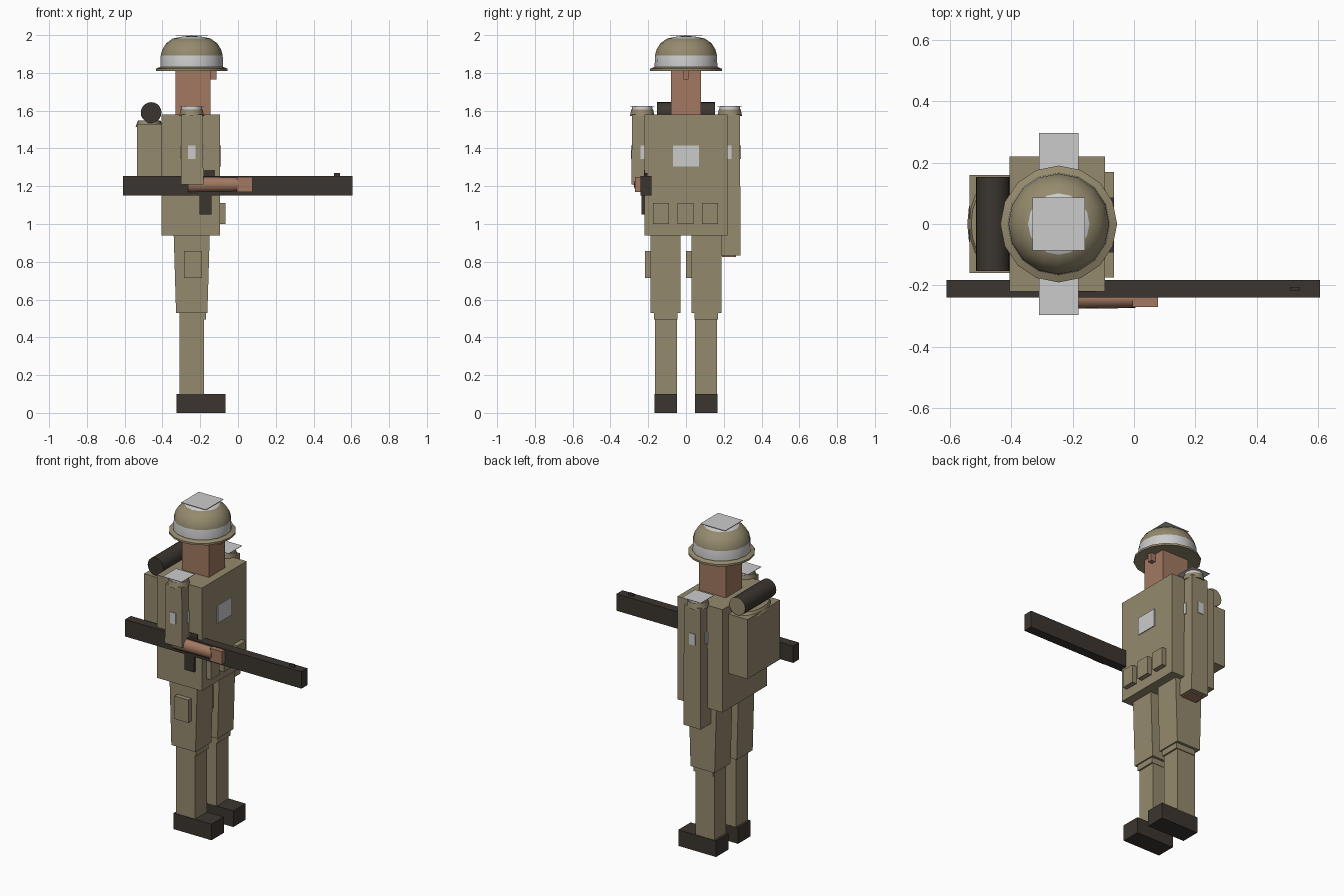
import bpy, bmesh, math
from mathutils import Matrix, Vector

cube = bpy.data.objects.get("Cube")
if cube:
    bpy.data.objects.remove(cube)


def make_mat(name, rgb):
    m = bpy.data.materials.new(name)
    m.use_nodes = True
    m.diffuse_color = (*rgb, 1)
    m.node_tree.nodes["Principled BSDF"].inputs["Base Color"].default_value = (*rgb, 1)
    return m


KHAKI = make_mat("khaki cloth", (0.30, 0.255, 0.155))
SKIN = make_mat("skin", (0.36, 0.19, 0.12))
DARK = make_mat("dark brown", (0.045, 0.036, 0.029))
PALE = make_mat("pale grey", (0.60, 0.60, 0.60))
CX = -0.245   # body axis


def add(name, bm, mats, smooth=False):
    bmesh.ops.recalc_face_normals(bm, faces=bm.faces)
    me = bpy.data.meshes.new(name)
    bm.to_mesh(me)
    bm.free()
    ob = bpy.data.objects.new(name, me)
    bpy.context.collection.objects.link(ob)
    for m in mats:
        me.materials.append(m)
    if smooth:
        bpy.ops.object.select_all(action='DESELECT')
        ob.select_set(True)
        bpy.context.view_layer.objects.active = ob
        bpy.ops.object.shade_smooth_by_angle(angle=math.radians(35))
    return ob


def box(name, x, y, z, mat, top=(1, 1)):
    """Box from ranges; top scales the upper face about its centre."""
    bm = bmesh.new()
    bmesh.ops.create_cube(bm, size=1)
    mid = [sum(r) / 2 for r in (x, y, z)]
    size = [r[1] - r[0] for r in (x, y, z)]
    for v in bm.verts:
        if v.co.z > 0:
            v.co.x *= top[0]
            v.co.y *= top[1]
        v.co = Vector(c * s + m for c, s, m in zip(v.co, size, mid))
    return add(name, bm, [mat])


def tube(name, centre, r1, r2, length, axis, mats, sides=16, squash=(1, 1)):
    """Capped cylinder along an axis; the far cap takes the second material."""
    bm = bmesh.new()
    bmesh.ops.create_cone(bm, cap_ends=True, segments=sides, radius1=r1, radius2=r2, depth=length)
    for f in bm.faces:
        if len(mats) > 1 and f.calc_center_median().z > length * 0.49:
            f.material_index = 1
    bm.transform(Matrix.Diagonal((*squash, 1, 1)))
    rot = Vector((0, 0, 1)).rotation_difference(Vector(axis)).to_matrix().to_4x4()
    bm.transform(Matrix.Translation(centre) @ rot)
    return add(name, bm, mats, True)


# Helmet: turned profile with brim, pale band and pale crown
profile = [(0.0, 1.815), (0.17, 1.815), (0.19, 1.81), (0.19, 1.822), (0.166, 1.832),
           (0.166, 1.835), (0.164, 1.893), (0.155, 1.925), (0.135, 1.957),
           (0.1, 1.982), (0.05, 1.992), (0.0, 1.997)]
bm = bmesh.new()
ring = [bm.verts.new((r, 0, z)) for r, z in profile]
edges = [bm.edges.new(p) for p in zip(ring, ring[1:])]
bmesh.ops.spin(bm, geom=ring + edges, axis=(0, 0, 1), cent=(0, 0, 0),
               angle=math.tau, steps=16, use_merge=True)
bmesh.ops.remove_doubles(bm, verts=bm.verts, dist=0.0005)
for f in bm.faces:
    z = f.calc_center_median().z
    f.material_index = int(1.84 < z < 1.89 or z > 1.983)
bm.transform(Matrix.Translation((CX, 0, 0)))
add("helmet", bm, [KHAKI, PALE], True)
box("helmet_top_panel", (-0.33, -0.16), (-0.087, 0.087), (1.997, 2.0), PALE)

# Head
box("head", (-0.33, -0.145), (-0.08, 0.08), (1.57, 1.83), SKIN)
box("nose", (-0.15, -0.115), (-0.014, 0.014), (1.765, 1.815), SKIN)

# Torso, chest panel and pouches
box("torso", (-0.405, -0.095), (-0.22, 0.22), (0.94, 1.58), KHAKI)
box("chest_panel", (-0.097, -0.09), (-0.07, 0.07), (1.305, 1.415), PALE)
for i in (-1, 0, 1):
    y = i * 0.13 - 0.003
    box("belt_pouch", (-0.1, -0.065), (y - 0.042, y + 0.042), (1.0, 1.112), KHAKI)

# Backpack with flap and bedroll
box("backpack", (-0.535, -0.4), (-0.16, 0.16), (1.16, 1.53), KHAKI)
tube("backpack_flap", (-0.47, 0, 1.53), 0.073, 0.06, 0.035, (0, 0, 1), [KHAKI], 16, (1, 2))
tube("bedroll", (-0.46, 0, 1.59), 0.055, 0.055, 0.305, (0, 1, 0), [DARK, KHAKI], 20)

# Legs and boots
for s, side in ((1, "left"), (-1, "right")):
    def span(a, b):
        return tuple(sorted((s * a, s * b)))
    box(side + "_thigh", (-0.328, -0.162), span(0.03, 0.187), (0.53, 0.945), KHAKI, (1.15, 1))
    box(side + "_shin", (-0.31, -0.18), span(0.048, 0.165), (0.09, 0.54), KHAKI)
    box(side + "_knee_cuff", (-0.305, -0.17), span(0.045, 0.17), (0.495, 0.54), KHAKI)
    box(side + "_boot", (-0.325, -0.065), span(0.047, 0.168), (0, 0.1), DARK)
    # Thigh pocket sits on the same side of both legs
    edge = min(span(0.03, 0.187))
    box(side + "_thigh_pocket", (-0.285, -0.19), (edge - 0.03, edge + 0.01), (0.715, 0.857), KHAKI)

    # Upper arm, shoulder cap and pale panels
    low = 0.832 if s > 0 else 1.21
    box(side + "_arm", (-0.303, -0.183), span(0.18, 0.288), (low, 1.58), KHAKI, (0.93, 0.97))
    tube(side + "_shoulder_cap", (CX, s * 0.232, 1.588), 0.065, 0.058, 0.035,
         (0, 0, 1), [KHAKI], 12)
    tube(side + "_shoulder_pad", (CX, s * 0.232, 1.612), 0.055, 0.053, 0.02,
         (0, 0, 1), [PALE], 12)
    box(side + "_shoulder_panel", (-0.31, -0.18), span(0.167, 0.297), (1.622, 1.625), PALE)
    box(side + "_arm_outer_panel", (-0.266, -0.226), span(0.284, 0.291), (1.345, 1.415), PALE)
    box(side + "_arm_front_panel", (-0.188, -0.181), span(0.2, 0.24), (1.345, 1.415), PALE)
    box(side + "_arm_back_panel", (-0.305, -0.298), span(0.2, 0.24), (1.345, 1.415), PALE)

# Hands and bare forearm
box("left_hand", (-0.292, -0.194), (0.19, 0.265), (0.825, 0.85), SKIN)
tube("right_forearm", (-0.13, -0.243, 1.21), 0.04, 0.036, 0.27, (1, 0, 0), [SKIN], 16, (1, 0.85))
box("right_hand", (-0.005, 0.078), (-0.27, -0.235), (1.17, 1.25), SKIN)

# Rifle
box("rifle_body", (-0.61, 0.605), (-0.24, -0.182), (1.15, 1.255), DARK)
box("rifle_magazine", (-0.203, -0.14), (-0.235, -0.215), (1.05, 1.16), DARK)
box("rifle_front_sight", (0.508, 0.54), (-0.217, -0.205), (1.25, 1.27), DARK)
box("rifle_rear_sight", (-0.18, -0.122), (-0.222, -0.205), (1.25, 1.285), DARK)
